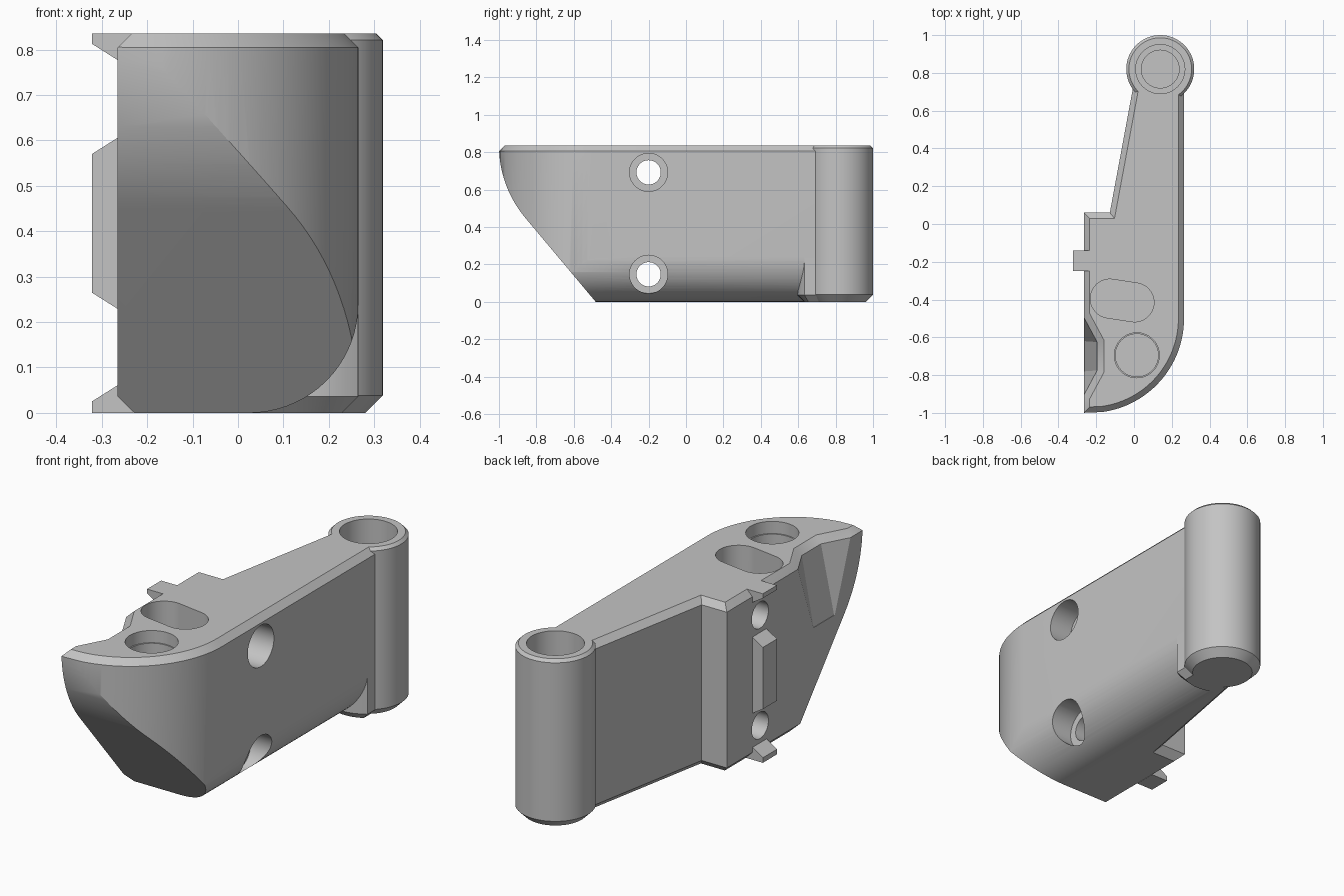
import bpy, bmesh
from math import sin, cos, radians
from mathutils import Vector

cube = bpy.data.objects.get("Cube")
if cube:
    bpy.data.objects.remove(cube, do_unlink=True)

grey = bpy.data.materials.new("plain_grey")
grey.use_nodes = True
colour = (0.55, 0.55, 0.55, 1)
grey.diffuse_color = colour
grey.node_tree.nodes["Principled BSDF"].inputs["Base Color"].default_value = colour

HEIGHT = 0.835
HALF_WIDTH = 0.265
PIVOT = (0.139, 0.82)


def loft(name, rings):
    """Closed solid through rings of equal point count."""
    bm = bmesh.new()
    loops = [[bm.verts.new(p) for p in ring] for ring in rings]
    n = len(loops[0])
    for low, high in zip(loops, loops[1:]):
        for i in range(n):
            j = (i + 1) % n
            bm.faces.new((low[i], low[j], high[j], high[i]))
    bm.faces.new(loops[0][::-1])
    bm.faces.new(loops[-1])
    bmesh.ops.recalc_face_normals(bm, faces=bm.faces)
    mesh = bpy.data.meshes.new(name)
    bm.to_mesh(mesh)
    bm.free()
    mesh.materials.append(grey)
    obj = bpy.data.objects.new(name, mesh)
    bpy.context.collection.objects.link(obj)
    return obj


def place(point, axis, depth):
    co = list(point)
    co.insert(axis, depth)
    return Vector(co)


def prism(name, points, axis, start, end):
    """Extrude a 2D outline along axis 0, 1 or 2."""
    return loft(name, [[place(p, axis, d) for p in points] for d in (start, end)])


def arc(cx, cy, r, start, end, steps=24):
    angles = [radians(start + (end - start) * i / steps) for i in range(steps + 1)]
    return [(cx + r * cos(a), cy + r * sin(a)) for a in angles]


def turned(name, centre, profile, steps=64):
    """Upright turned solid from (radius, z) pairs."""
    return loft(name, [[(x, y, z) for x, y in arc(*centre, r, 0, 360, steps)[:-1]]
                       for r, z in profile])


def inset(points, d):
    """Mitred inward offset of a counter-clockwise outline."""
    result = []
    for i, p in enumerate(points):
        p = Vector(p)
        e1 = (p - Vector(points[i - 1])).normalized()
        e2 = (Vector(points[(i + 1) % len(points)]) - p).normalized()
        n1, n2 = Vector((-e1.y, e1.x)), Vector((-e2.y, e2.x))
        result.append(p + (n1 + n2) * d / (1 + n1.dot(n2)))
    return result


def chamfered(name, outline, levels):
    """Upright slab from (z, inset) pairs."""
    return loft(name, [[(x, y, z) for x, y in inset(outline, d)] for z, d in levels])


def shave(obj, axis, points):
    """Slice away everything outside a convex counter-clockwise profile."""
    bm = bmesh.new()
    bm.from_mesh(obj.data)
    for (u, v), (s, t) in zip(points, points[1:]):
        normal = place((t - v, u - s), axis, 0).normalized()
        bmesh.ops.bisect_plane(bm, geom=bm.verts[:] + bm.edges[:] + bm.faces[:], dist=1e-5,
                               plane_co=place((u, v), axis, 0), plane_no=normal, clear_outer=True)
        bmesh.ops.holes_fill(bm, edges=[e for e in bm.edges if e.is_boundary], sides=0)
    bmesh.ops.recalc_face_normals(bm, faces=bm.faces)
    bm.to_mesh(obj.data)
    bm.free()


def cut(target, tool):
    mod = target.modifiers.new("cut", "BOOLEAN")
    mod.operation, mod.solver, mod.object = "DIFFERENCE", "EXACT", tool
    bpy.context.view_layer.objects.active = target
    bpy.ops.object.modifier_apply(modifier=mod.name)
    bpy.data.objects.remove(tool, do_unlink=True)


# Arm body with chamfered top and bottom rims
outline = [(-HALF_WIDTH, -1)] + arc(-0.235, -0.5, 0.5, -82, 0, 28)
outline += [(HALF_WIDTH, 0.75), (0, 0.75), (-0.128, 0.06), (-HALF_WIDTH, 0.06)]
body = chamfered("hinge_arm", outline, [(0, 0.036), (0.036, 0), (HEIGHT - 0.03, 0), (HEIGHT, 0.03)])

# Curved nose flowing into the sloped underside
nose = arc(-0.4, HEIGHT, 0.6, 180, 220, 14)
nose.append((-0.483, 0))
shave(body, 0, nose)

# Rounded lower right edge
shave(body, 1, arc(0.025, 0.24, 0.24, -90, 0, 18))

# Pivot barrel with a stepped blind bore, and the square-edged root beside it
cut(body, turned("bore_clearance", PIVOT, [(0.15, -0.2), (0.15, 1.2)]))
barrel = turned("pivot_barrel", PIVOT,
                [(0.142, 0), (0.18, 0.038), (0.18, HEIGHT - 0.014), (0.166, HEIGHT),
                 (0.13, HEIGHT), (0.13, 0.3), (0.1, 0.3), (0.1, 0.26)])
root_outline = arc(*PIVOT, 0.225, 226.5, 304, 10) + [(HALF_WIDTH, 0.75), (0, 0.75)]
root = chamfered("pivot_root", root_outline, [(0, 0.036), (0.036, 0), (0.242, 0)])

# Stepped round socket and slanted slot in the top
cut(body, turned("socket", (0.015, -0.695),
                 [(0.113, 0.55), (0.113, HEIGHT - 0.06), (0.119, HEIGHT - 0.06), (0.119, 1)]))
slot = arc(-0.128, -0.395, 0.103, 80, 260) + arc(0.003, -0.415, 0.103, -100, 80)
cut(body, prism("slot", slot, 2, HEIGHT - 0.15, 1))


# Tapered notch on the left-hand face, with a chamfered mouth
def notch_ring(z, depth, half_floor):
    side = [(-0.4, half_floor + 1.86 * depth), (-HALF_WIDTH, half_floor + 1.86 * depth),
            (depth - HALF_WIDTH, half_floor)]
    return [(x, -0.7 + w, z) for x, w in side] + [(x, -0.7 - w, z) for x, w in side[::-1]]


cut(body, loft("notch", [notch_ring(0.47, 0.002, 0.08), notch_ring(HEIGHT - 0.03, 0.07, 0.075),
                         notch_ring(HEIGHT, 0.105, 0.087), notch_ring(HEIGHT + 0.05, 0.163, 0.107)]))

# Counterbored bolt holes across the arm
for z in (0.147, 0.692):
    for radius, start in ((0.065, -0.5), (0.102, 0.14)):
        cut(body, prism("bolt_hole", arc(-0.2, z, radius, 0, 360, 48)[:-1], 0, start, 0.5))

# Locating tabs along the left-hand face, bevelled towards the bolt holes
parts = [body, barrel, root]
OUTER, FACE, BURIED = -0.322, -HALF_WIDTH, -0.23
for name, low, high, drop, rise in (("lower_tab", 0, 0.025, 0, 0.036),
                                    ("middle_tab", 0.265, 0.57, 0.036, 0.036),
                                    ("upper_tab", HEIGHT - 0.022, HEIGHT, 0.036, 0)):
    side = [(OUTER, low), (FACE, low - drop), (BURIED, low - drop),
            (BURIED, high + rise), (FACE, high + rise), (OUTER, high)]
    parts.append(prism(name, side, 1, -0.25, -0.14))

# Smooth curved walls, keep machined edges crisp
bpy.ops.object.select_all(action="DESELECT")
for part in parts:
    part.select_set(True)
bpy.context.view_layer.objects.active = body
bpy.ops.object.shade_smooth_by_angle(angle=radians(25))
